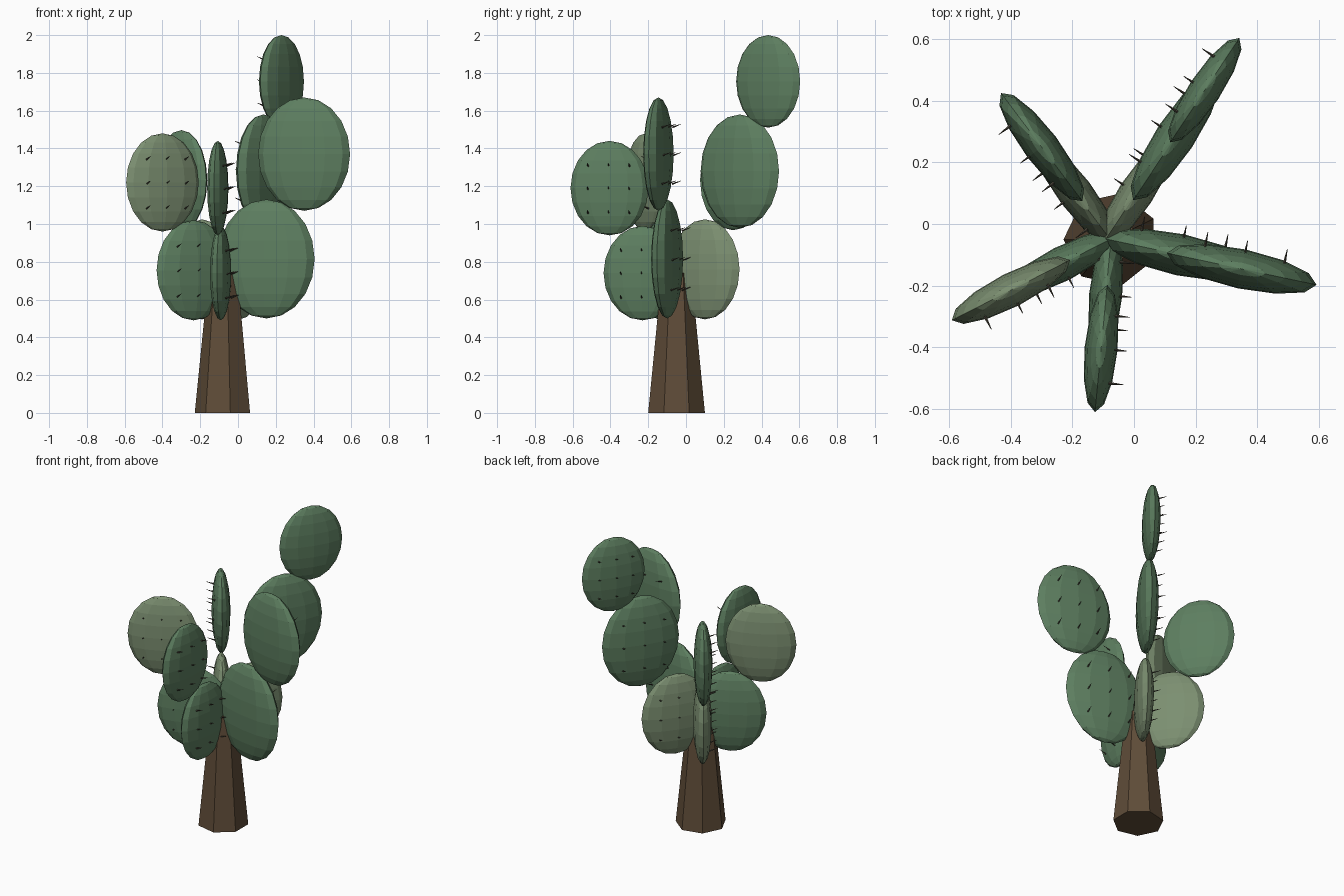
import bpy, bmesh
from math import radians, pi
from mathutils import Matrix, Vector

if "Cube" in bpy.data.objects:
    bpy.data.objects.remove(bpy.data.objects["Cube"])


def material(name, rgb):
    m = bpy.data.materials.new(name)
    m.diffuse_color = (*rgb, 1)
    m.use_nodes = True
    m.node_tree.nodes["Principled BSDF"].inputs["Base Color"].default_value = m.diffuse_color
    return m


GREEN = material("pad_green", (0.11, 0.21, 0.117))
PALE = material("pad_pale_green", (0.20, 0.275, 0.165))
BARK = material("bark", (0.115, 0.073, 0.04))
SPINE = material("spine", (0.08, 0.07, 0.05))


def finish(bm, name, mat):
    me = bpy.data.meshes.new(name)
    bm.to_mesh(me)
    bm.free()
    me.materials.append(mat)
    ob = bpy.data.objects.new(name, me)
    bpy.context.collection.objects.link(ob)
    return ob


def pad(name, angle, centre, height, mat):
    """Flattened ellipsoid pad with a 3 x 3 grid of spines on one face."""
    h = height / 2
    w, t = 0.83 * h, 0.215 * h
    place = Matrix.Translation(centre) @ Matrix.Rotation(radians(angle), 4, 'Z')
    bm = bmesh.new()
    bmesh.ops.create_uvsphere(bm, u_segments=12, v_segments=10, radius=1,
                              matrix=place @ Matrix.Diagonal((w, t, h, 1)))
    finish(bm, name, mat)
    # spines point out of the face and slightly up
    bm = bmesh.new()
    aim = Matrix.Rotation(radians(-70), 4, 'X')
    for i in (-1, 0, 1):
        for j in (-1, 0, 1):
            at = Matrix.Translation((i * 0.53 * w, t + 0.006, j * 0.5 * h))
            bmesh.ops.create_cone(bm, cap_ends=True, segments=4, radius1=0.005,
                                  radius2=0.001, depth=0.05, matrix=place @ at @ aim)
    finish(bm, name + "_spines", SPINE)


# tapered seven-sided trunk
bm = bmesh.new()
H = 0.74
bmesh.ops.create_cone(bm, cap_ends=True, segments=7, radius1=0.154, radius2=0.08, depth=H)
v = max((v for v in bm.verts if v.co.z < 0), key=lambda v: -v.co.x)
turn = pi - Vector((v.co.x, v.co.y)).angle_signed(Vector((1, 0)))
bm.transform(Matrix.Translation((-0.075, -0.05, H / 2)) @ Matrix.Rotation(turn, 4, 'Z'))
finish(bm, "trunk", BARK)

# five arms, each a stack of pads: (centre, height, material)
ARMS = {
    "back_right": (56.5, [((0.007, 0.10, 0.76), 0.53, PALE),
                          ((0.135, 0.285, 1.28), 0.60, GREEN),
                          ((0.23, 0.435, 1.755), 0.49, GREEN)]),
    "back_left": (127, [((-0.19, 0.10, 0.76), 0.53, PALE),
                        ((-0.30, 0.25, 1.232), 0.53, GREEN)]),
    "left": (207, [((-0.235, -0.13, 0.755), 0.53, GREEN),
                   ((-0.40, -0.215, 1.22), 0.52, PALE)]),
    "front": (264.5, [((-0.092, -0.23, 0.74), 0.50, GREEN),
                      ((-0.107, -0.405, 1.19), 0.50, GREEN)]),
    "right": (-12, [((0.15, -0.10, 0.815), 0.63, GREEN),
                    ((0.35, -0.146, 1.37), 0.60, GREEN)]),
}
for arm, (angle, pads) in ARMS.items():
    for level, (centre, height, mat) in zip(("lower", "upper", "top"), pads):
        pad(f"{arm}_{level}_pad", angle, centre, height, mat)
